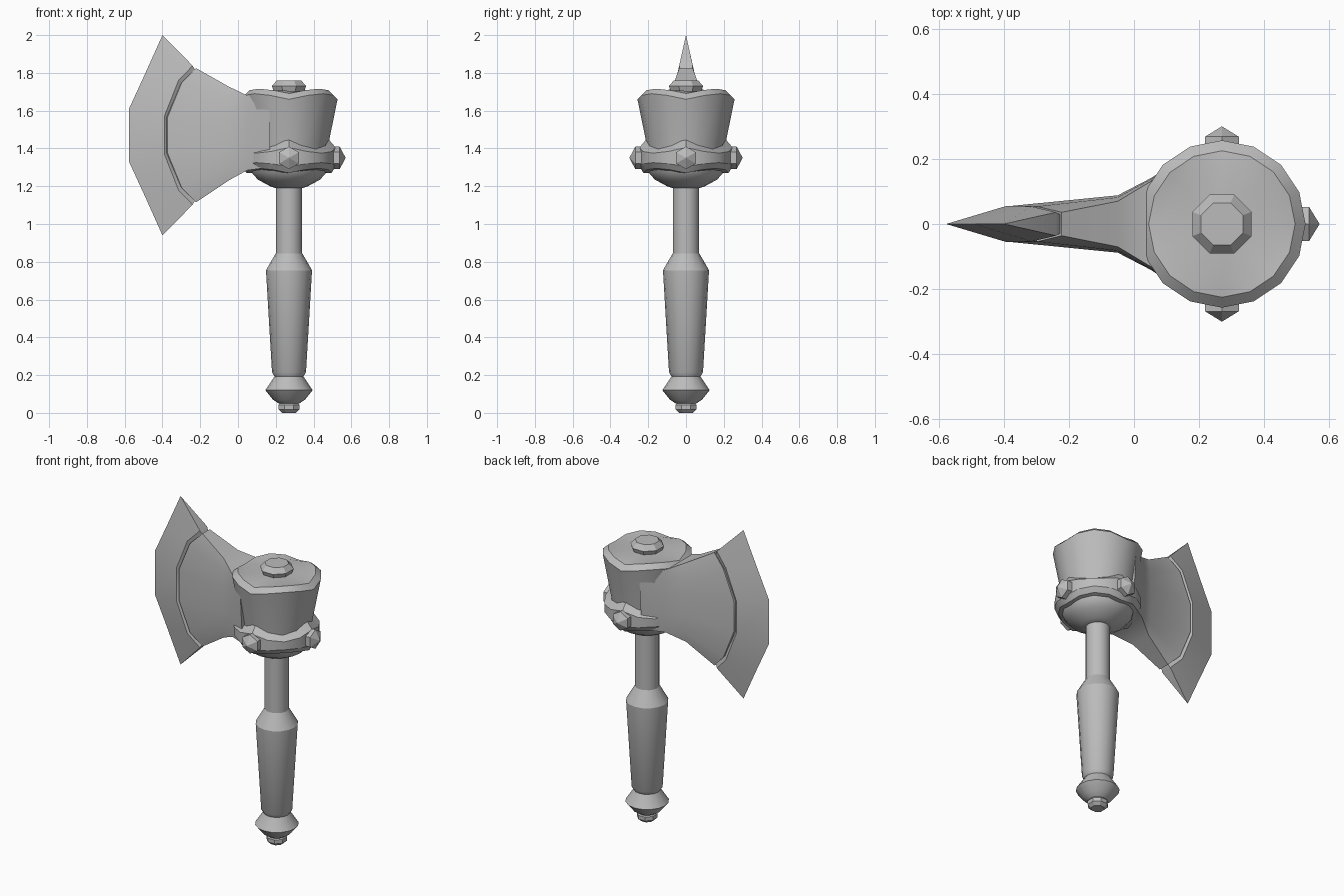
import bpy, bmesh, math
from mathutils import Matrix, Vector

if "Cube" in bpy.data.objects:
    bpy.data.objects.remove(bpy.data.objects["Cube"])

CX = 0.27  # axis of the handle and head

steel = bpy.data.materials.new("grey steel")
steel.diffuse_color = (0.5, 0.5, 0.5, 1)
steel.use_nodes = True
steel.node_tree.nodes["Principled BSDF"].inputs["Base Color"].default_value = steel.diffuse_color


def loft(name, rings, caps=(True, True), smooth=32):
    """Skin a list of equal closed rings of points."""
    bm = bmesh.new()
    rows = [[bm.verts.new(p) for p in ring] for ring in rings]
    n = len(rows[0])
    for a, b in zip(rows, rows[1:]):
        for i in range(n):
            j = (i + 1) % n
            bm.faces.new((a[i], a[j], b[j], b[i]))
    if caps[0]:
        bm.faces.new(rows[0][::-1])
    if caps[1]:
        bm.faces.new(rows[-1])
    bmesh.ops.remove_doubles(bm, verts=bm.verts, dist=1e-5)
    bmesh.ops.recalc_face_normals(bm, faces=bm.faces)
    me = bpy.data.meshes.new(name)
    bm.to_mesh(me)
    bm.free()
    me.materials.append(steel)
    ob = bpy.data.objects.new(name, me)
    bpy.context.collection.objects.link(ob)
    if smooth:
        bpy.ops.object.select_all(action='DESELECT')
        ob.select_set(True)
        bpy.context.view_layer.objects.active = ob
        bpy.ops.object.shade_smooth_by_angle(angle=math.radians(smooth))
    return ob


def lathe(name, profile, sides=16, smooth=32, turn=0.0):
    """Profile rows are (radius, z, wave); wave lifts the four cardinal points."""
    rings = []
    for r, z, *w in profile:
        wave = w[0] if w else 0
        ring = []
        for k in range(sides):
            a = math.tau * k / sides + turn
            lift = wave * ((1, 0.3, 0, 0.3)[k % 4])
            ring.append((CX + r * math.cos(a), r * math.sin(a), z + lift))
        rings.append(ring)
    return loft(name, rings, smooth=smooth)


# Handle, pommel and finial
lathe("shaft", [(0.07, 0.80), (0.07, 1.25)])
lathe("grip", [(0.075, 0.19), (0.09, 0.215), (0.122, 0.755), (0.07, 0.845)])
lathe("pommel", [(0.055, 0.05), (0.085, 0.07), (0.125, 0.12), (0.075, 0.195), (0.07, 0.205)])
lathe("finial", [(0.04, 0.0), (0.06, 0.018), (0.06, 0.042), (0.04, 0.062)], 8, 0, math.pi / 8)

# Head: tapered drum with a scalloped rim
lathe("head", [(0.20, 1.36), (0.208, 1.42), (0.257, 1.69, -0.03),
               (0.225, 1.716, -0.025), (0.18, 1.705), (0.06, 1.705)])
lathe("bowl", [(0.07, 1.19), (0.10, 1.20), (0.165, 1.235), (0.20, 1.275), (0.215, 1.33)])
lathe("collar", [(0.18, 1.28, -0.01), (0.225, 1.295, -0.025), (0.247, 1.325, -0.02),
                 (0.247, 1.375, 0.03), (0.20, 1.40, 0.06)])
lathe("top_gem", [(0.085, 1.695), (0.098, 1.73), (0.07, 1.76)], 8, 0, math.pi / 8)

# Pointed studs on the collar
for side, angle in (("right", 0), ("back", 90), ("front", -90)):
    m = Matrix.Translation((CX, 0, 1.35)) @ Matrix.Rotation(math.radians(angle), 4, 'Z')
    rings = []
    for r, d in ((0.06, 0.22), (0.06, 0.268), (0.0, 0.30)):
        rings.append([m @ Vector((d, r * math.sin(math.tau * k / 6), r * math.cos(math.tau * k / 6)))
                      for k in range(6)])
    loft("stud_" + side, rings, caps=(True, False), smooth=0)

# Blade: vertical section rings from cutting edge to root, upper half mirrored down
MID = 1.47


def section(points):
    """Points are (x, height above middle, half thickness), top to middle."""
    half = [(x, y, MID + h) for x, h, y in points]
    half += [(x, y, MID - h) for x, h, y in reversed(points)]
    return half + [(x, -y, z) for x, y, z in reversed(half)]


arc = [(-0.24, 0.368, 0.036), (-0.315, 0.29, 0.054), (-0.39, 0.10, 0.056)]


def shifted(dx, dh, thick):
    return section([(x + dx, h - dh * h / 0.368, y * thick) for x, h, y in arc])


edge = section([(-0.40, 0.53, 0), (-0.492, 0.325, 0), (-0.577, 0.14, 0)])
loft("blade_edge", [edge, shifted(0, 0, 1), shifted(0.012, 0.022, 0.8), shifted(0.05, 0.05, 0.8)],
     caps=(False, True), smooth=25)


def column(x, h, y_top, y_mid, bottom):
    """Straight section whose lower edge sits at its own height."""
    pts = section([(x, h, y_top), (x, h * 0.72, (y_top + y_mid * 2) / 3), (x, h * 0.27, y_mid)])
    k = (MID - bottom) / h
    return [(px, py, pz if pz > MID else MID - (MID - pz) * k) for px, py, pz in pts]


root = [(x, y * (0.88 + 0.12 * (z - 1.3) / 0.38), z) for x, y, z in column(0.17, 0.20, 0.222, 0.225, 1.30)]
loft("blade_body", [shifted(0.012, 0.024, 0.85), shifted(0.018, 0.013, 1.0),
                    column(-0.05, 0.258, 0.07, 0.088, 1.23),
                    column(0.05, 0.21, 0.13, 0.14, 1.285), root])
